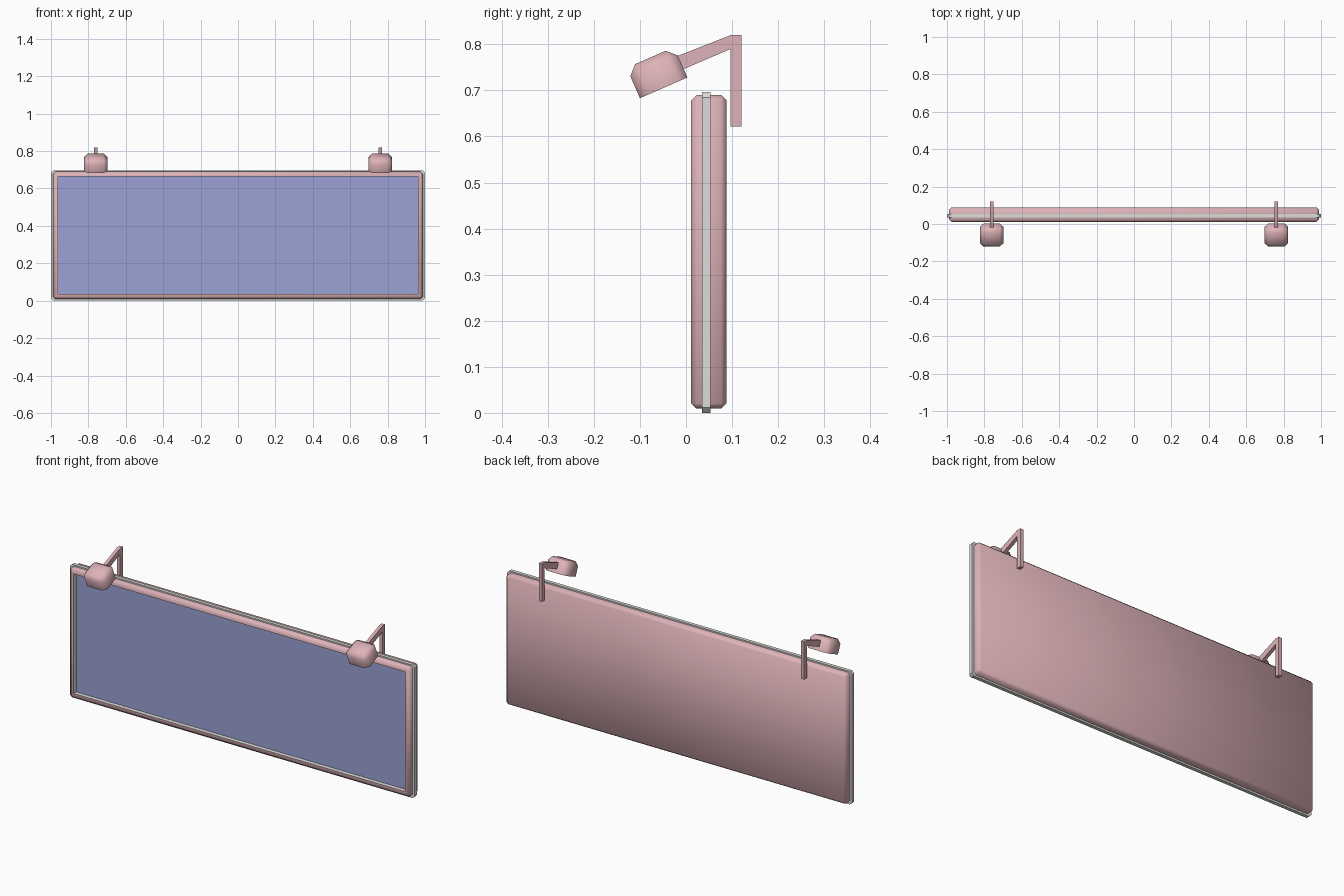
import bpy, bmesh, math
from mathutils import Matrix, Vector

if "Cube" in bpy.data.objects:
    bpy.data.objects.remove(bpy.data.objects["Cube"])


def material(name, rgb):
    m = bpy.data.materials.new(name)
    m.diffuse_color = (*rgb, 1)
    m.use_nodes = True
    m.node_tree.nodes["Principled BSDF"].inputs["Base Color"].default_value = m.diffuse_color
    return m


PINK = material("dusty pink", (0.73, 0.45, 0.48))
GREY = material("light grey", (0.72, 0.72, 0.71))
BLUE = material("periwinkle blue", (0.33, 0.36, 0.66))


def box(lo, hi):
    bm = bmesh.new()
    bmesh.ops.create_cube(bm, size=1)
    lo, hi = Vector(lo), Vector(hi)
    for v in bm.verts:
        v.co = Vector((lo[i] + (v.co[i] + 0.5) * (hi[i] - lo[i]) for i in range(3)))
    return bm


def bevel(bm, edges, width):
    bmesh.ops.bevel(bm, geom=edges, offset=width, segments=1, affect='EDGES', profile=0.5)
    bm.normal_update()


def finish(name, bm, mats, angle):
    bmesh.ops.recalc_face_normals(bm, faces=bm.faces)
    me = bpy.data.meshes.new(name)
    bm.to_mesh(me)
    bm.free()
    for m in mats:
        me.materials.append(m)
    ob = bpy.data.objects.new(name, me)
    bpy.context.collection.objects.link(ob)
    bpy.ops.object.select_all(action='DESELECT')
    ob.select_set(True)
    bpy.context.view_layer.objects.active = ob
    bpy.ops.object.shade_smooth_by_angle(angle=math.radians(angle))
    return ob


# sign case: chamfered slab with a recessed blue panel and grey recess walls
bm = box((-0.988, 0.011, 0.009), (0.988, 0.088, 0.69))
bevel(bm, bm.edges[:], 0.012)
front = max((f for f in bm.faces if f.normal.y < -0.9), key=lambda f: f.calc_area())
bmesh.ops.inset_region(bm, faces=[front], thickness=0.021, depth=0)
walls = bmesh.ops.extrude_discrete_faces(bm, faces=[front])["faces"]
panel = walls[0]
bmesh.ops.translate(bm, verts=panel.verts[:], vec=(0, 0.022, 0))
panel.material_index = 2
for e in panel.edges:
    for f in e.link_faces:
        if f != panel:
            f.material_index = 1
finish("sign_case", bm, [PINK, GREY, BLUE], 60)

# grey band running round the rim of the case
bm = box((-1, 0.035, 0), (1, 0.053, 0.697))
bevel(bm, [e for e in bm.edges if abs(e.verts[0].co.y - e.verts[1].co.y) > 0.01], 0.012)
finish("rim_band", bm, [GREY], 30)

# lamps on bent arms, one at each end
ARM = [(0.12, 0.622), (0.12, 0.82), (0.097, 0.82), (-0.02, 0.774),
       (-0.008, 0.745), (0.097, 0.79), (0.097, 0.622)]
for side, s in (("left", -1), ("right", 1)):
    x = s * 0.761
    bm = bmesh.new()
    face = bm.faces.new([bm.verts.new((x - 0.009, y, z)) for y, z in ARM])
    ext = bmesh.ops.extrude_face_region(bm, geom=[face])["geom"]
    bmesh.ops.translate(bm, verts=[g for g in ext if isinstance(g, bmesh.types.BMVert)],
                        vec=(0.018, 0, 0))
    finish(side + "_lamp_arm", bm, [PINK], 30)

    # tilted lamp head, chamfered everywhere except round its underside
    bm = box((-0.063, 0, 0), (0.063, 0.1125, 0.072))
    bevel(bm, [e for e in bm.edges if max(v.co.z for v in e.verts) > 0.01], 0.02)
    bm.transform(Matrix.Translation((x, -0.1, 0.683)) @ Matrix.Rotation(math.radians(23.6), 4, 'X'))
    finish(side + "_lamp_head", bm, [PINK], 60)
